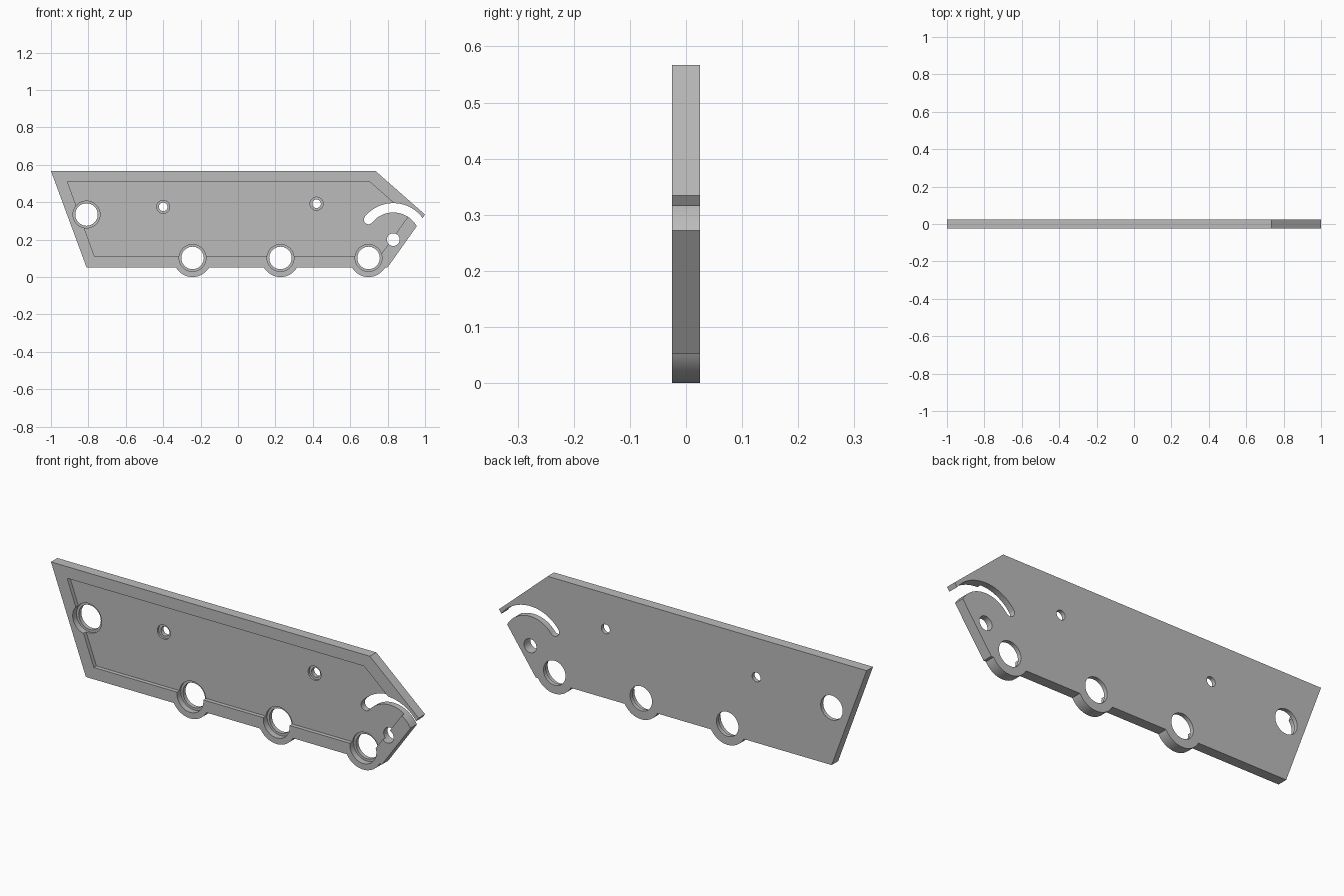
import bpy
import bmesh
from math import cos, sin, pi, radians, asin

if "Cube" in bpy.data.objects:
    bpy.data.objects.remove(bpy.data.objects["Cube"])

HALF = 0.025           # half of the plate thickness
POCKET_DEPTH = 0.02
BORE_DEPTH = 0.03
BASE_Z = 0.052         # lower straight edge
BOSS_R = 0.102

grey = bpy.data.materials.new("plain grey")
grey.use_nodes = True
colour = (0.5, 0.5, 0.5, 1)
grey.diffuse_color = colour
grey.node_tree.nodes["Principled BSDF"].inputs["Base Color"].default_value = colour


def arc(cx, cz, r, start, end, n):
    """Points along an arc, angles in radians."""
    steps = [start + (end - start) * i / n for i in range(n + 1)]
    return [(cx + r * cos(a), cz + r * sin(a)) for a in steps]


def circle(cx, cz, r):
    return arc(cx, cz, r, 0, 2 * pi, 64)[:-1]


def prism(name, outline, y0, y1):
    """Extrude an x-z outline from y0 to y1."""
    bm = bmesh.new()
    face = bm.faces.new([bm.verts.new((x, y0, z)) for x, z in outline])
    grown = bmesh.ops.extrude_face_region(bm, geom=[face])
    for v in grown["geom"]:
        if isinstance(v, bmesh.types.BMVert):
            v.co.y = y1
    bmesh.ops.recalc_face_normals(bm, faces=bm.faces)
    mesh = bpy.data.meshes.new(name)
    bm.to_mesh(mesh)
    bm.free()
    obj = bpy.data.objects.new(name, mesh)
    mesh.materials.append(grey)
    bpy.context.collection.objects.link(obj)
    return obj


def cut(target, outline, depth=None):
    """Cut an outline into the front, or right through without a depth."""
    end = 0.1 if depth is None else depth - HALF
    cutter = prism("cutter", outline, -0.1, end)
    cutter.hide_render = True
    mod = target.modifiers.new("cut", "BOOLEAN")
    mod.operation = "DIFFERENCE"
    mod.solver = "EXACT"
    mod.object = cutter
    bpy.ops.object.select_all(action="DESELECT")
    bpy.context.view_layer.objects.active = target
    target.select_set(True)
    bpy.ops.object.modifier_apply(modifier=mod.name)
    bpy.data.objects.remove(cutter)


# Plate outline with round bosses hanging below the lower edge
boss_x = [-0.243, 0.227, 0.698]
dip = asin((BOSS_R - BASE_Z) / BOSS_R)
outline = [(-1, 0.567), (-0.81, BASE_Z)]
for x in boss_x:
    outline += arc(x, BOSS_R, BOSS_R, pi + dip, 2 * pi - dip, 32)
outline += [(0.80, BASE_Z), (1.0, 0.334), (0.735, 0.567)]
plate = prism("side_plate", outline, -HALF, HALF)

# Shallow pocket in the front
cut(plate, [(-0.912, 0.51), (-0.767, 0.11), (0.757, 0.11),
            (0.912, 0.327), (0.703, 0.51)], POCKET_DEPTH)

# Stepped holes: x, z, bore radius, hole radius
holes = [(x, BOSS_R, 0.072, 0.06) for x in boss_x]
holes += [(-0.81, 0.334, 0.072, 0.06),
          (-0.40, 0.375, 0.035, 0.023), (0.42, 0.392, 0.035, 0.023)]
for x, z, bore, hole in holes:
    cut(plate, circle(x, z, bore), BORE_DEPTH)
    cut(plate, circle(x, z, hole))

# Pivot hole and the curved slot around it, open at the right edge
px, pz, slot_r, slot_w = 0.83, 0.20, 0.17, 0.025
cut(plate, circle(px, pz, 0.034))
a0, a1 = radians(15), radians(141)
slot = arc(px, pz, slot_r + slot_w, a0, a1, 48)
slot += arc(px + slot_r * cos(a1), pz + slot_r * sin(a1), slot_w, a1, a1 + pi, 16)[1:-1]
slot += arc(px, pz, slot_r - slot_w, a1, a0, 48)
cut(plate, slot)

bpy.ops.object.shade_smooth_by_angle(angle=radians(30))
